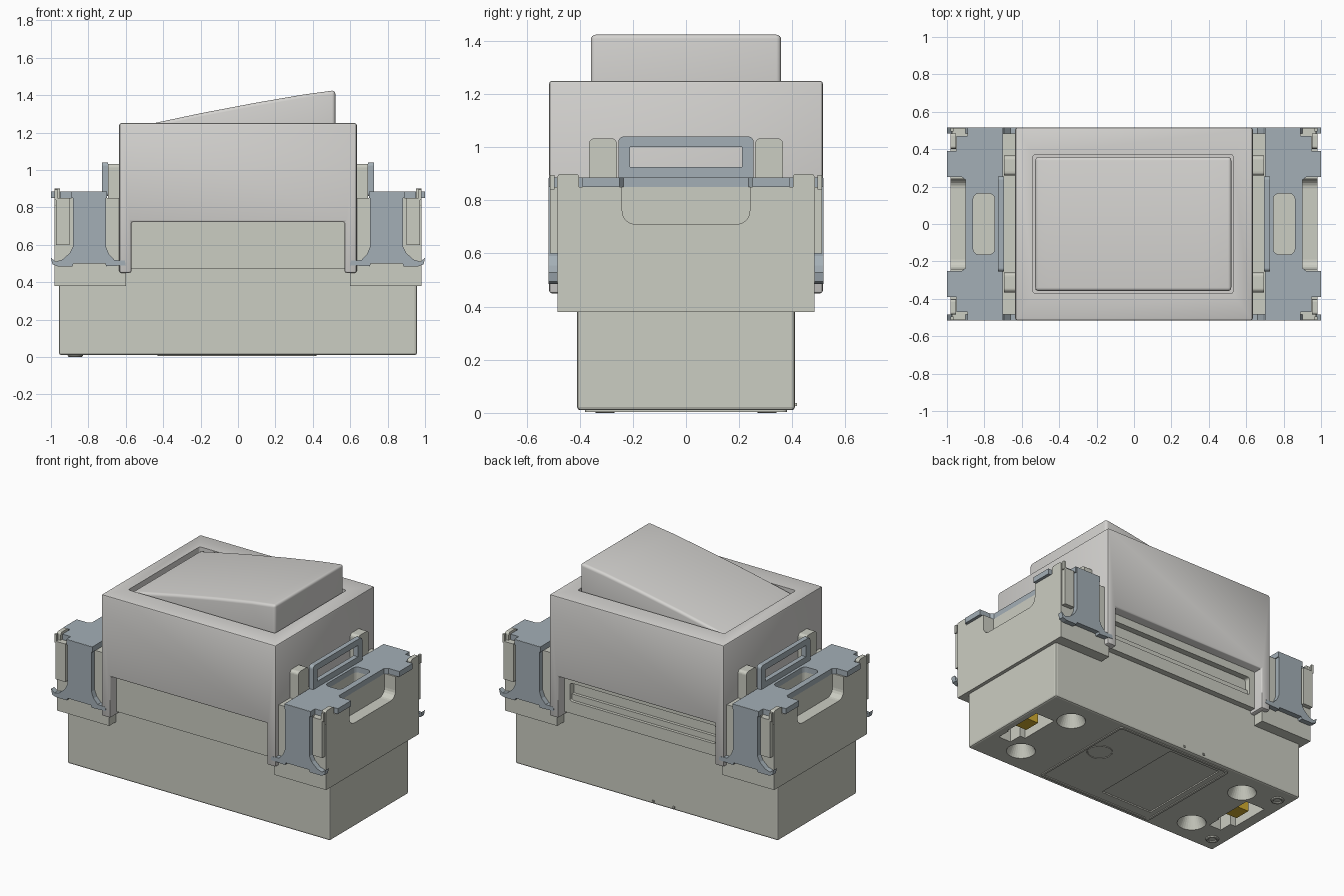
import bpy, bmesh, math

if "Cube" in bpy.data.objects:
    bpy.data.objects.remove(bpy.data.objects["Cube"])


def material(name, rgb):
    m = bpy.data.materials.new(name)
    m.diffuse_color = (*rgb, 1)
    m.use_nodes = True
    m.node_tree.nodes["Principled BSDF"].inputs["Base Color"].default_value = m.diffuse_color
    return m


BEIGE = material("beige_plastic", (0.60, 0.61, 0.54))
WHITE = material("pale_plastic", (0.66, 0.65, 0.63))
STEEL = material("steel", (0.37, 0.43, 0.47))
BRASS = material("brass", (0.65, 0.42, 0.03))


def apply(o, mod):
    bpy.context.view_layer.objects.active = o
    bpy.ops.object.modifier_apply(modifier=mod.name)


def prism(name, pts, a, b, axis="z", mat=None, bevel=0, segs=2):
    """Extrude a 2D outline from a to b along x (pts yz), y (pts xz) or z (pts xy)."""
    place = {"x": lambda p, t: (t, p[0], p[1]),
             "y": lambda p, t: (p[0], t, p[1]),
             "z": lambda p, t: (p[0], p[1], t)}[axis]
    bm = bmesh.new()
    lo = [bm.verts.new(place(p, a)) for p in pts]
    hi = [bm.verts.new(place(p, b)) for p in pts]
    bm.faces.new(lo)
    bm.faces.new(hi)
    n = len(pts)
    for i in range(n):
        j = (i + 1) % n
        bm.faces.new((lo[i], lo[j], hi[j], hi[i]))
    bmesh.ops.recalc_face_normals(bm, faces=bm.faces)
    me = bpy.data.meshes.new(name)
    bm.to_mesh(me)
    bm.free()
    o = bpy.data.objects.new(name, me)
    bpy.context.collection.objects.link(o)
    if mat:
        me.materials.append(mat)
    if bevel:
        m = o.modifiers.new("bevel", "BEVEL")
        m.width, m.segments, m.limit_method = bevel, segs, "ANGLE"
        apply(o, m)
    return o


def rect(x0, x1, y0, y1, r=0, n=5):
    """Rectangle outline, optionally with round corners."""
    x0, x1 = sorted((x0, x1))
    if not r:
        return [(x0, y0), (x1, y0), (x1, y1), (x0, y1)]
    out = []
    for k, (cx, cy) in enumerate([(x1 - r, y1 - r), (x0 + r, y1 - r), (x0 + r, y0 + r), (x1 - r, y0 + r)]):
        for i in range(n + 1):
            t = math.pi / 2 * (k + i / n)
            out.append((cx + r * math.cos(t), cy + r * math.sin(t)))
    return out


def box(name, x, y, z, mat=None, bevel=0):
    return prism(name, rect(*x, *sorted(y)), *z, "z", mat, bevel)


def cut(o, cutter):
    cutter.hide_render = True
    m = o.modifiers.new("cut", "BOOLEAN")
    m.operation, m.object, m.solver = "DIFFERENCE", cutter, "EXACT"
    apply(o, m)
    bpy.data.objects.remove(cutter)


def smooth(o):
    bpy.ops.object.select_all(action="DESELECT")
    o.select_set(True)
    bpy.context.view_layer.objects.active = o
    bpy.ops.object.shade_smooth_by_angle(angle=math.radians(35))


def flip(pts, s):
    return [(s * p[0], p[1]) for p in pts]


# Lower body with screw funnels and terminal slots underneath
body = box("lower_body", (-.957, .957), (-.41, .41), (.01, .5), BEIGE, .012)
for x in (.69, -.65):
    for y in (-.235, .235):
        bpy.ops.mesh.primitive_cone_add(vertices=32, radius1=.09, radius2=.03, depth=.12, location=(x, y, .065))
        cut(body, bpy.context.object)
for s, x in ((1, .84), (-1, -.81)):
    cut(body, prism("slot", rect(x - .07, x + .07, -.1, .17), -.05, .2))
    cut(body, prism("slot", rect(x - .03, x + .06, -.19, -.09), -.05, .2))
    box("terminal", (x - .045, x + .045), (-.06, .05), (.04, .2), BRASS)
cut(body, prism("label_recess", rect(-.38, .0, -.3, .34), -.05, .018))

# Raised marks underneath: feet rings, frame and disc
for y in (-.305, .305):
    bpy.ops.mesh.primitive_torus_add(major_radius=.032, minor_radius=.009, major_segments=32,
                                     minor_segments=8, location=(-.87, y, .009))
    foot = bpy.context.object
    foot.name = "foot_ring"
    foot.data.materials.append(BEIGE)
    smooth(foot)
frame = prism("underside_frame", rect(-.43, .42, -.38, .38, .02), .004, .014, "z", BEIGE)
cut(frame, prism("frame_hole", rect(-.415, .405, -.365, .365, .02), -.1, .1))
bpy.ops.mesh.primitive_torus_add(major_radius=.075, minor_radius=.004, major_segments=32,
                                 minor_segments=6, location=(.32, .06, .01))
bpy.context.object.name = "underside_circle"
bpy.context.object.data.materials.append(BEIGE)

# Middle core, with a long slot on the back
core = box("middle_core", (-.6, .6), (-.45, .45), (.47, .8), BEIGE)
cut(core, prism("slot", rect(-.53, .53, .55, .67, .015), .41, .6, "y"))
box("slot_ledge", (-.53, .53), (.40, .43), (.55, .59), BEIGE)
for x in (-.2, -.05):
    box("back_pip", (x - .006, x + .006), (.40, .417), (.025, .037), BEIGE)

# Upper housing with side legs and a rocker opening
housing = prism("upper_housing", [(-.635, 1.25), (-.635, .45), (-.57, .45), (-.57, .722), (.57, .722),
                (.57, .45), (.635, .45), (.635, 1.25)], -.515, .515, "y", WHITE, .01)
cut(housing, prism("opening", rect(-.54, .53, -.372, .372, .015), 1.15, 1.4))
smooth(housing)

# Tilted rocker
rocker = prism("rocker", [(-.528, 1.12), (.52, 1.12), (.52, 1.426), (.35, 1.403), (.1, 1.36),
               (-.2, 1.303), (-.45, 1.25), (-.528, 1.232)], -.358, .358, "y", WHITE)
m = rocker.modifiers.new("bevel", "BEVEL")
m.width, m.segments, m.limit_method, m.angle_limit = .018, 4, "ANGLE", math.radians(40)
apply(rocker, m)
smooth(rocker)

# Both ends: flange block, posts and steel mounting clip
half_plate = [(1, .25), (1, .39), (.95, .39), (.95, .47), (.89, .47), (.89, .515), (.70, .515)]
plate = [(.90, .235), (.92, .25)] + half_plate
plate = plate + [(x, -y) for x, y in reversed(plate)]
leg = [(.706, .885), (.882, .885), (.882, .59), (.90, .555), (.94, .52), (.975, .51), (1, .53), (.992, .495),
       (.965, .485), (.885, .485), (.88, .5), (.71, .5), (.705, .485), (.60, .49), (.605, .515),
       (.66, .518), (.69, .55), (.706, .59)]
for s in (-1, 1):
    flange = box("end_flange", (s * .6, s * .98), (-.483, .483), (.38, .85), BEIGE)
    cut(flange, prism("notch", rect(-.24, .24, .71, 1, .05), *sorted((s * .9, s * 1.1)), "x"))
    top = prism("clip_plate", flip(plate, s), .85, .886, "z", STEEL)
    cut(top, prism("window", rect(s * .745, s * .86, -.163, .163, .03), .8, .95))
    cut(flange, prism("pocket", rect(s * .745, s * .86, -.163, .163, .03), .78, .95))
    tab = prism("clip_tab", rect(-.255, .255, .86, 1.04, .02), *sorted((s * .695, s * .727)), "x", STEEL)
    cut(tab, prism("window", rect(-.21, .21, .925, 1.0), *sorted((s * .6, s * .8)), "x"))
    for t in (-1, 1):
        prism("clip_leg", flip(leg, s), *sorted((t * .483, t * .517)), "y", STEEL)
        prism("guide_post", rect(*sorted((t * .26, t * .365)), .8, 1.033, .02),
              *sorted((s * .63, s * .695)), "x", BEIGE)
        prism("corner_lug", rect(*sorted((t * .402, t * .485)), .8, .9, .015),
              *sorted((s * .952, s * .98)), "x", BEIGE)
        box("corner_rib", (s * .9, s * .972), (t * .47, t * .512), (.6, .85), BEIGE)
        box("corner_pin", (s * .965, s * .98), (t * .495, t * .512), (.84, .895), BEIGE)
